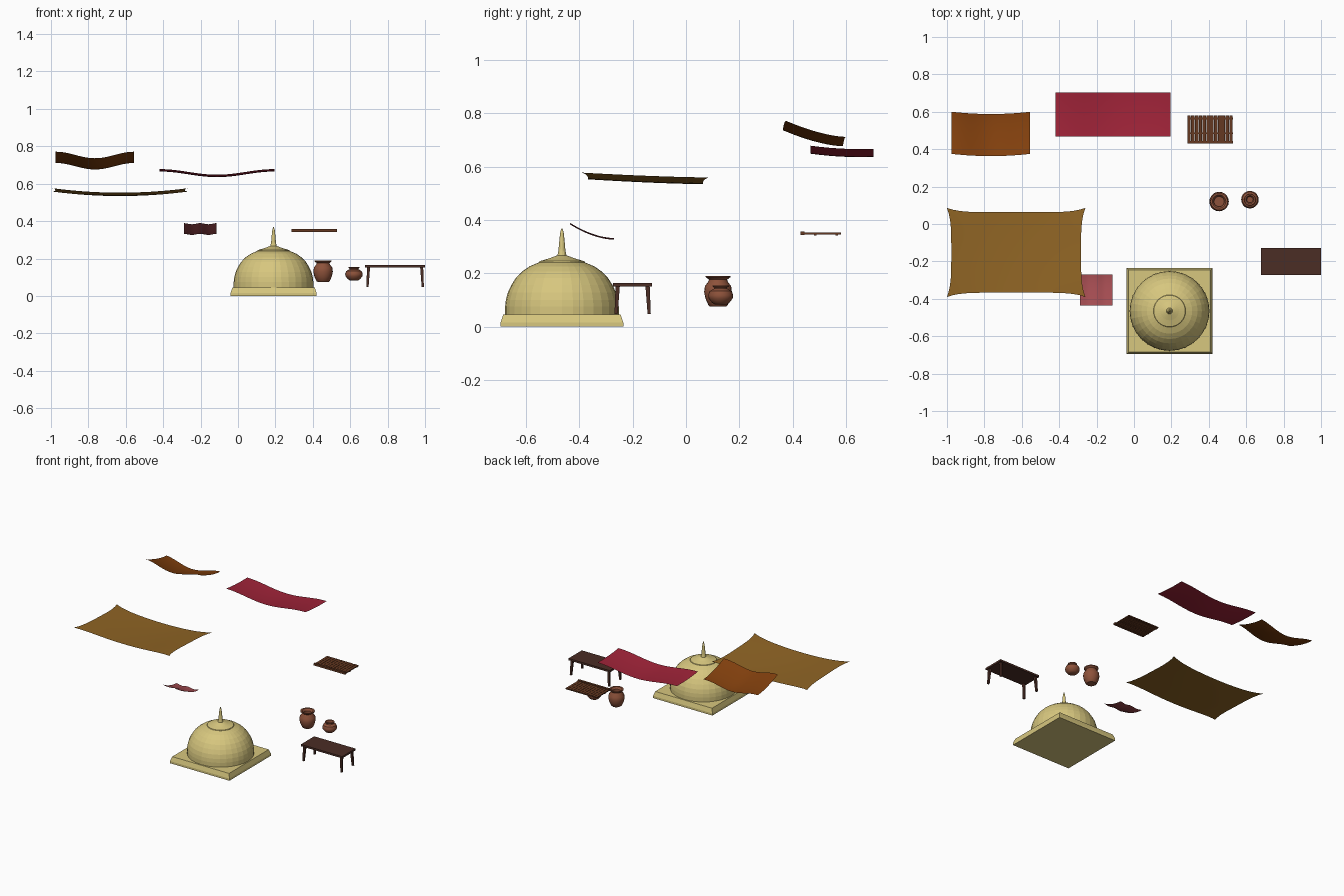
import bpy, bmesh
from math import cos, sin, pi
from mathutils import Vector

if "Cube" in bpy.data.objects:
    bpy.data.objects.remove(bpy.data.objects["Cube"], do_unlink=True)


def material(name, rgb):
    m = bpy.data.materials.new(name)
    m.use_nodes = True
    m.diffuse_color = (*rgb, 1)
    m.node_tree.nodes["Principled BSDF"].inputs["Base Color"].default_value = (*rgb, 1)
    return m


sand = material("pale sandstone", (.68, .57, .21))
ochre = material("ochre cloth", (.28, .13, .018))
rust = material("rust cloth", (.22, .05, .004))
crimson = material("crimson cloth", (.35, .017, .04))
rose = material("rose cloth", (.36, .07, .08))
clay = material("fired clay", (.27, .085, .043))
dark_wood = material("dark wood", (.07, .026, .018))
slat_wood = material("slat wood", (.13, .04, .015))


def finish(name, bm, mat, smooth=None):
    bmesh.ops.recalc_face_normals(bm, faces=bm.faces)
    mesh = bpy.data.meshes.new(name)
    bm.to_mesh(mesh)
    bm.free()
    mesh.materials.append(mat)
    ob = bpy.data.objects.new(name, mesh)
    bpy.context.collection.objects.link(ob)
    if smooth:
        bpy.ops.object.select_all(action='DESELECT')
        ob.select_set(True)
        bpy.context.view_layer.objects.active = ob
        bpy.ops.object.shade_smooth_by_angle(angle=smooth)
    return ob


def loft(bm, rings):
    """Skin closed rings of points and cap both ends."""
    loops = [[bm.verts.new(p) for p in ring] for ring in rings]
    n = len(loops[0])
    for a, b in zip(loops, loops[1:]):
        for i in range(n):
            j = (i + 1) % n
            bm.faces.new((a[i], a[j], b[j], b[i]))
    bm.faces.new(loops[0])
    bm.faces.new(loops[-1])


def square(x, y, z, hx, hy):
    return [(x + sx * hx, y + sy * hy, z) for sx, sy in ((-1, -1), (1, -1), (1, 1), (-1, 1))]


def turned(name, x, y, profile, sides, mat, smooth=None):
    """Round part from (radius, height) pairs."""
    bm = bmesh.new()
    loft(bm, [[(x + r * cos(2 * pi * i / sides), y + r * sin(2 * pi * i / sides), z)
               for i in range(sides)] for r, z in profile])
    return finish(name, bm, mat, smooth)


def box(name, lo, hi, mat):
    c, h = (Vector(lo) + Vector(hi)) / 2, (Vector(hi) - Vector(lo)) / 2
    bm = bmesh.new()
    loft(bm, [square(c.x, c.y, z, h.x, h.y) for z in (lo[2], hi[2])])
    return finish(name, bm, mat)


def cloth(name, shape, mat, nx=24, ny=14):
    """Hanging sheet; shape maps u in -1..1 and t in 0..1 to a point."""
    bm = bmesh.new()
    grid = [[bm.verts.new(shape(2 * i / nx - 1, j / ny)) for i in range(nx + 1)]
            for j in range(ny + 1)]
    for a, b in zip(grid, grid[1:]):
        for i in range(nx):
            bm.faces.new((a[i], a[i + 1], b[i + 1], b[i]))
    ob = finish(name, bm, mat, .7)
    if sum(p.normal.z for p in ob.data.polygons) < 0:
        ob.data.flip_normals()
    return ob


def ease(u):
    return (1 - cos(pi * u)) / 2


# Domed roof on a square plinth
DX, DY = .19, -.465
bm = bmesh.new()
loft(bm, [square(DX, DY, z, h, h) for h, z in ((.23, 0), (.23, .015), (.22, .045))])
finish("dome_plinth", bm, sand)
dome = [(.213, .044), (.213, .075), (.21, .1), (.203, .127), (.19, .155),
        (.173, .182), (.15, .206), (.121, .226), (.085, .241)]
turned("dome", DX, DY, dome, 32, sand)
turned("dome_cap", DX, DY, [(.08, .236), (.086, .241), (.084, .245), (.05, .255), (.02, .266)], 32, sand)
turned("dome_spire", DX, DY, [(.018, .262), (.013, .285), (.011, .31), (.007, .35), (.002, .368)], 12, sand)


# Large awning with corners pulled outward
def awning(u, t):
    v = 2 * t - 1
    x = -.63 + u * (.347 + .023 * v ** 4)
    y = -.152 + v * (.215 + .023 * u ** 6)
    return x, y, .534 + .025 * u * u + .018 * (1 - t) ** 1.5


cloth("large_awning", awning, ochre)


# Smaller sagging awnings
def rust_shape(u, t):
    return (-.765 + .21 * u, .375 + .225 * t - .012 * (1 - u * u),
            .676 + .035 * ease(u) + .06 * (1 - t) ** 1.6)


def crimson_shape(u, t):
    return (-.112 + .308 * u, .467 + .235 * t,
            .632 + .03 * ease(u) + .016 * (1 - t) ** 2 + .004 * t * t)


def rose_shape(u, t):
    return (-.202 + .088 * u, -.435 + .165 * t,
            .329 + .057 * (1 - t) ** 1.8 + .003 * cos(2 * pi * u))


cloth("rust_awning", rust_shape, rust)
cloth("crimson_awning", crimson_shape, crimson)
cloth("rose_awning", rose_shape, rose)

# Slatted rack
SLATS, RX, PITCH = 12, .285, .0204
for i in range(SLATS):
    x = RX + i * PITCH
    box("rack_slat", (x, .43, .345), (x + PITCH - .002, .58, .352), slat_wood)
box("rack_front_bar", (RX, .43, .343), (RX + SLATS * PITCH, .445, .357), slat_wood)
for y in (.48, .56):
    box("rack_cross_bar", (RX, y, .342), (RX + SLATS * PITCH, y + .01, .347), slat_wood)

# Clay pots with hollow necks
tall = [(.03, .075), (.036, .08), (.047, .105), (.052, .13), (.049, .152), (.036, .169),
        (.034, .176), (.046, .185), (.046, .19), (.036, .189), (.027, .176), (.028, .155)]
turned("tall_pot", .455, .12, tall, 20, clay, .6)
squat = [(.022, .083), (.032, .089), (.045, .105), (.047, .118), (.041, .133), (.025, .142),
         (.024, .146), (.031, .151), (.03, .154), (.022, .152), (.016, .144), (.017, .13)]
turned("squat_pot", .62, .13, squat, 20, clay, .6)

# Low table with splayed legs
TX, TY = .84, -.2
box("table_top", (.68, -.274, .151), (1, -.127, .164), dark_wood)
for sx in (-1, 1):
    for sy in (-1, 1):
        bm = bmesh.new()
        loft(bm, [square(TX + sx * .148, TY + sy * .062, .047, .006, .006),
                  square(TX + sx * .142, TY + sy * .056, .152, .008, .008)])
        finish("table_leg", bm, dark_wood)
